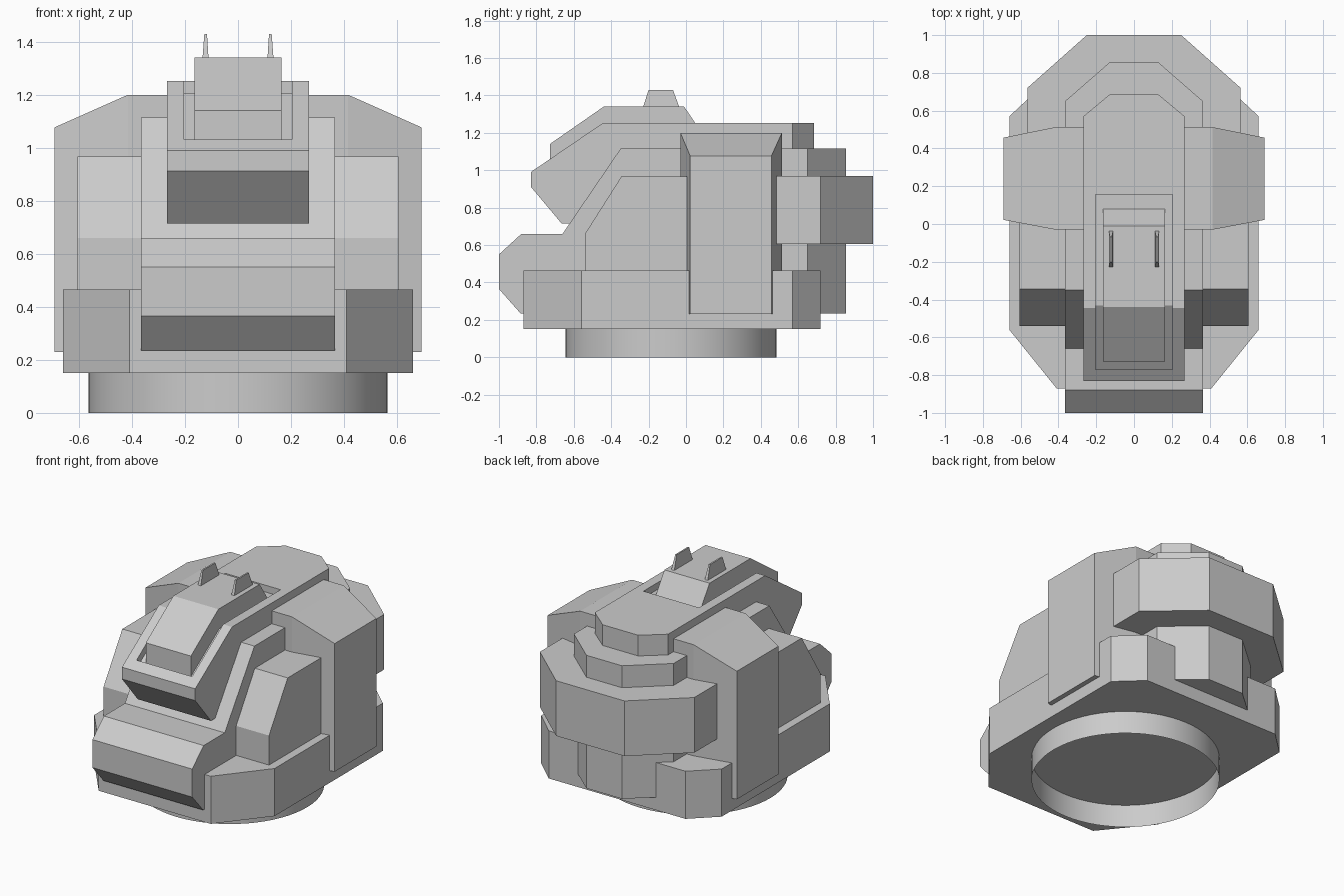
import bpy, bmesh

if "Cube" in bpy.data.objects:
    bpy.data.objects.remove(bpy.data.objects["Cube"])


def loft(name, rings):
    """Join rings of matching 3D points into a closed solid."""
    bm = bmesh.new()
    loops = [[bm.verts.new(p) for p in ring] for ring in rings]
    n = len(loops[0])
    for a, b in zip(loops, loops[1:]):
        for i in range(n):
            j = (i + 1) % n
            bm.faces.new((a[i], a[j], b[j], b[i]))
    bm.faces.new(loops[0])
    bm.faces.new(loops[-1])
    bmesh.ops.recalc_face_normals(bm, faces=bm.faces)
    mesh = bpy.data.meshes.new(name)
    bm.to_mesh(mesh)
    bm.free()
    obj = bpy.data.objects.new(name, mesh)
    bpy.context.collection.objects.link(obj)
    return obj


def across(name, sections):
    """Loft (x, yz profile) sections along x."""
    return loft(name, [[(x, y, z) for y, z in prof] for x, prof in sections])


def plan(name, half, z0, z1):
    """Upright prism from the right half of a plan outline."""
    outline = half + [(-x, y) for x, y in reversed(half)]
    return loft(name, [[(x, y, z) for x, y in outline] for z in (z0, z1)])


def crest(name, profile, half_w, flat_w, side_y, back_y):
    """Side profile across x, its last two points forming a chamfered back."""
    def sec(y):
        return profile + [(y, profile[0][1]), (y, profile[-1][1])][::-1]
    return across(name, [(-half_w, sec(side_y)), (-flat_w, sec(back_y)),
                         (flat_w, sec(back_y)), (half_w, sec(side_y))])


# Open neck ring
bpy.ops.mesh.primitive_cylinder_add(vertices=64, radius=0.563, depth=0.15,
                                    end_fill_type='NOTHING', location=(0, -0.08, 0.075))
neck = bpy.context.object
neck.name = "neck_ring"
bpy.ops.object.shade_smooth_by_angle()

# Base collar and rear guard
plan("base_collar", [(0.41, -0.87), (0.66, -0.56), (0.66, 0.57), (0.5, 0.72)], 0.15, 0.465)
plan("rear_guard", [(0.565, 0.3), (0.565, 0.72), (0.25, 1.0)], 0.605, 0.97)

# Main shell with chin, running front to back
crest("main_shell", [(-0.885, 0.235), (-1.0, 0.365), (-1.0, 0.55), (-0.88, 0.66),
                     (-0.66, 0.66), (-0.35, 1.115)], 0.365, 0.13, 0.65, 0.855)

# Upper shell with overhanging brow
brow = crest("upper_shell", [(-0.665, 0.715), (-0.83, 0.912), (-0.83, 0.99),
                             (-0.445, 1.252)], 0.268, 0.13, 0.57, 0.685)

# Recess cut into the upper shell
pocket = [(-0.77, 0.976), (-0.431, 1.207), (0.155, 1.207), (0.155, 1.4), (-0.77, 1.4)]
cutter = across("recess_cutter", [(-0.203, pocket), (0.203, pocket)])
cutter.hide_render = True
mod = brow.modifiers.new("recess", 'BOOLEAN')
mod.operation = 'DIFFERENCE'
mod.solver = 'EXACT'
mod.object = cutter
bpy.context.view_layer.objects.active = brow
bpy.ops.object.modifier_apply(modifier=mod.name)
bpy.data.objects.remove(cutter)

# Raised panel inside the recess
panel = [(-0.728, 0.95), (-0.728, 1.14), (-0.44, 1.34), (-0.01, 1.34), (0.08, 1.207), (0.08, 1.15)]
across("top_panel", [(-0.165, panel), (0.165, panel)])

# Ear band over the head, tapering outward at both sides
inner = [(-0.03, 0.23), (-0.03, 1.2), (0.513, 1.2), (0.513, 0.23)]
outer = [(0.022, 0.23), (0.022, 1.077), (0.457, 1.077), (0.457, 0.23)]
across("ear_band", [(-0.692, outer), (-0.415, inner), (0.415, inner), (0.692, outer)])

# Cheeks and top fins on each side
cheek = [(-0.54, 0.4), (-0.54, 0.66), (-0.345, 0.967), (0.3, 0.967), (0.3, 0.4)]
for side, s in (("left", -1), ("right", 1)):
    across(f"cheek_{side}", [(s * 0.3, cheek), (s * 0.605, cheek)])
    loft(f"fin_{side}", [
        [(s * 0.111, -0.23, 1.335), (s * 0.134, -0.23, 1.335),
         (s * 0.134, -0.035, 1.335), (s * 0.111, -0.035, 1.335)],
        [(s * 0.117, -0.2, 1.43), (s * 0.127, -0.2, 1.43),
         (s * 0.127, -0.07, 1.43), (s * 0.117, -0.07, 1.43)]])
